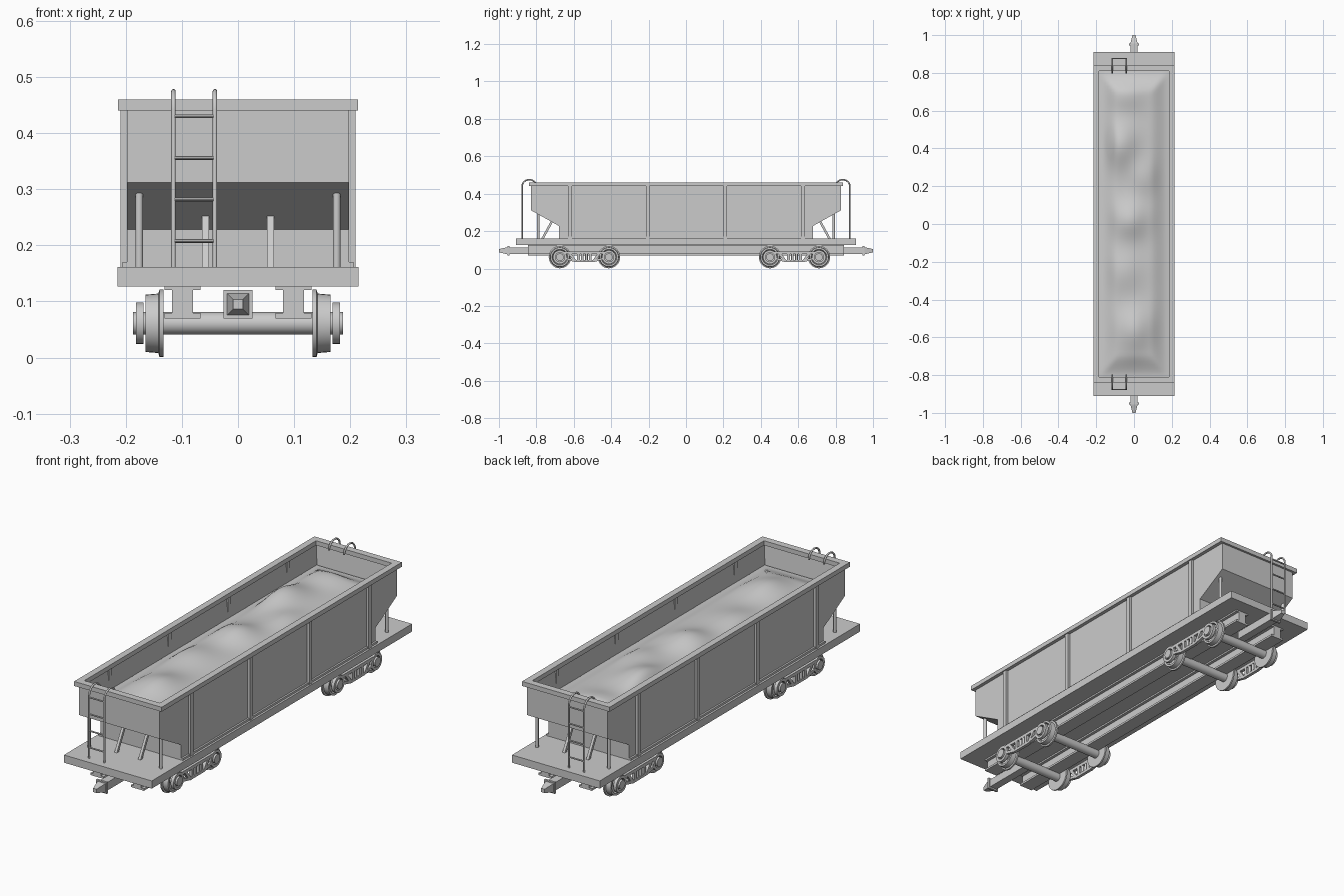
import bpy, bmesh, math
from mathutils import Vector, Matrix

if "Cube" in bpy.data.objects:
    bpy.data.objects.remove(bpy.data.objects["Cube"], do_unlink=True)

grey = bpy.data.materials.new("light_grey")
grey.use_nodes = True
grey.diffuse_color = (0.6, 0.6, 0.6, 1)
grey.node_tree.nodes["Principled BSDF"].inputs["Base Color"].default_value = (0.6, 0.6, 0.6, 1)


def finish(name, bm, smooth=False):
    bmesh.ops.recalc_face_normals(bm, faces=bm.faces)
    mesh = bpy.data.meshes.new(name)
    bm.to_mesh(mesh)
    bm.free()
    mesh.materials.append(grey)
    ob = bpy.data.objects.new(name, mesh)
    bpy.context.collection.objects.link(ob)
    if smooth:
        bpy.ops.object.select_all(action='DESELECT')
        ob.select_set(True)
        bpy.context.view_layer.objects.active = ob
        bpy.ops.object.shade_smooth_by_angle(angle=math.radians(35))
    return ob


def box(name, x, y, z):
    """Box from (low, high) ranges."""
    bm = bmesh.new()
    bmesh.ops.create_cube(bm, size=1)
    for v in bm.verts:
        v.co = [r[0] + (c + 0.5) * (r[1] - r[0]) for c, r in zip(v.co, (x, y, z))]
    return finish(name, bm)


def prism_mesh(points, x0, x1):
    """Side profile of (y, z) points extruded across x."""
    bm = bmesh.new()
    face = bm.faces.new([bm.verts.new((x0, y, z)) for y, z in points])
    out = bmesh.ops.extrude_face_region(bm, geom=[face])
    verts = [g for g in out["geom"] if isinstance(g, bmesh.types.BMVert)]
    bmesh.ops.translate(bm, verts=verts, vec=(x1 - x0, 0, 0))
    return bm


def bar(name, a, b, width, x0, x1):
    """Flat bar between two (y, z) points."""
    a, b = Vector(a), Vector(b)
    d = (b - a).normalized() * width / 2
    n = Vector((-d.y, d.x))
    return finish(name, prism_mesh([a + n, b + n, b - n, a - n], x0, x1))


def rod(name, a, b, r, segments=12):
    a, b = Vector(a), Vector(b)
    bm = bmesh.new()
    bmesh.ops.create_cone(bm, cap_ends=True, segments=segments, radius1=r, radius2=r,
                          depth=(b - a).length)
    turn = Vector((0, 0, 1)).rotation_difference(b - a).to_matrix().to_4x4()
    bm.transform(Matrix.Translation((a + b) / 2) @ turn)
    return finish(name, bm, True)


def lathe(name, profile, y, z, steps=32):
    """Closed (x, radius) profile turned about an axle along x."""
    bm = bmesh.new()
    vs = [bm.verts.new((x, 0, r)) for x, r in profile]
    es = [bm.edges.new((vs[i], vs[i - 1])) for i in range(len(vs))]
    bmesh.ops.spin(bm, geom=vs + es, cent=(0, 0, 0), axis=(1, 0, 0),
                   angle=math.tau, steps=steps)
    bmesh.ops.remove_doubles(bm, verts=bm.verts, dist=0.0001)
    bmesh.ops.translate(bm, verts=bm.verts, vec=(0, y, z))
    return finish(name, bm, True)


def tube(name, points, r):
    curve = bpy.data.curves.new(name, 'CURVE')
    curve.dimensions = '3D'
    curve.bevel_depth, curve.bevel_resolution, curve.use_fill_caps = r, 2, True
    spline = curve.splines.new('POLY')
    spline.points.add(len(points) - 1)
    for p, co in zip(spline.points, points):
        p.co = (*co, 1)
    curve.materials.append(grey)
    ob = bpy.data.objects.new(name, curve)
    bpy.context.collection.objects.link(ob)
    bpy.ops.object.select_all(action='DESELECT')
    ob.select_set(True)
    bpy.context.view_layer.objects.active = ob
    bpy.ops.object.convert(target='MESH')
    return ob


# Deck
box("deck", (-.215, .215), (-.91, .91), (.127, .161))

# Hopper with sloped ends and an open top
half = [(.68, .161), (.68, .228), (.83, .312), (.83, .445)]
bm = prism_mesh(half + [(-y, z) for y, z in reversed(half)], -.198, .198)
bmesh.ops.recalc_face_normals(bm, faces=bm.faces)
top = [f for f in bm.faces if f.normal.z > 0.9]
bmesh.ops.inset_region(bm, faces=top, thickness=.016)
bmesh.ops.translate(bm, verts=top[0].verts, vec=(0, 0, -.1))
finish("hopper", bm)

# Rim, side posts and sills
for side, s in (("left", 1), ("right", -1)):
    box(side + "_rim", sorted((s * .185, s * .214)), (-.84, .84), (.44, .46))
    box(side + "_sill", sorted((s * .19, s * .206)), (-.68, .68), (.161, .17))
    for i in range(4):
        y = -.62 + i * .415
        box(f"{side}_post_{i + 1}", sorted((s * .19, s * .209)), (y - .01, y + .01), (.161, .441))

# Heaped load
peaks = [(-.07, .42, .045, .09, .12), (-.02, .02, .04, .09, .1), (0, -.56, .04, .09, .12),
         (-.05, -.25, .025, .1, .12), (-.04, .68, .02, .1, .08), (.05, .25, .02, .07, .1)]


def load_height(x, y):
    t = min(1, (.185 - abs(x)) / .1, (.812 - abs(y)) / .12)
    t = max(0, t)
    z = .03 + sum(h * math.exp(-((x - a) / u) ** 2 - ((y - b) / v) ** 2)
                  for a, b, h, u, v in peaks)
    return .352 + z * t * t * (3 - 2 * t)


bm = bmesh.new()
bmesh.ops.create_grid(bm, x_segments=24, y_segments=96, size=1)
for v in bm.verts:
    x, y = v.co.x * .184, v.co.y * .813
    v.co = (x, y, load_height(x, y))
finish("load", bm, True)

# Long I-beams below the deck
for side, s in (("left", 1), ("right", -1)):
    for part, w, z in (("web", .019, (.07, .127)), ("top_flange", .032, (.12, .128)),
                       ("bottom_flange", .032, (.07, .079))):
        box(f"{side}_beam_{part}", (s * .099 - w, s * .099 + w), (-.845, .845), z)

# Fittings at both ends
for end, e in (("front", -1), ("back", 1)):
    box(end + "_rim", (-.185, .185), sorted((e * .81, e * .84)), (.44, .46))

    # Coupler: shaft, collar and tapered tip
    box(end + "_coupler_shaft", (-.018, .018), sorted((e * .72, e * .95)), (.077, .113))
    box(end + "_coupler_collar", (-.026, .026), sorted((e * .945, e * .955)), (.07, .12))
    bm = bmesh.new()
    bmesh.ops.create_cone(bm, cap_ends=True, segments=4, radius1=.028, radius2=.012, depth=.047)
    bm.transform(Matrix.Translation((0, e * .9765, .095))
                 @ Matrix.Rotation(-e * math.pi / 2, 4, 'X')
                 @ Matrix.Rotation(math.pi / 4, 4, 'Z'))
    finish(end + "_coupler_tip", bm)

    # Upright and slanted supports
    for side, s in (("left", 1), ("right", -1)):
        rod(f"{end}_{side}_support", (s * .176, e * .79, .16), (s * .176, e * .79, .296), .007)
        bar(f"{end}_{side}_brace", (e * .768, .158), (e * .715, .255), .012,
            s * .058 - .006, s * .058 + .006)

    # Ladder with hooked rails
    arc = [(e * (.838 + .038 * math.cos(a)), .44 + .035 * math.sin(a))
           for a in (math.pi * i / 12 for i in range(13))]
    for i, x in enumerate((-.115, -.041)):
        path = [(x, e * .876, .16)] + [(x, y, z) for y, z in arc]
        tube(f"{end}_ladder_rail_{i + 1}", path, .004)
    for i in range(4):
        z = .208 + i * .074
        rod(f"{end}_ladder_rung_{i + 1}", (-.115, e * .876, z), (-.041, e * .876, z), .0035, 8)

# Trucks: axles, wheels and side frames
AXLE_Z = .061
wheel = [(.133, .015), (.133, .06), (.14, .06), (.142, .053), (.165, .051),
         (.165, .042), (.153, .038), (.153, .015)]
ring = [(.168, .025), (.168, .037), (.182, .037), (.182, .025)]
for end, mid in (("front", -.543), ("back", .58)):
    for n, y in enumerate((mid - .131, mid + .131)):
        rod(f"{end}_axle_{n + 1}", (-.187, y, AXLE_Z), (.187, y, AXLE_Z), .02, 24)
        for side, s in (("left", 1), ("right", -1)):
            lathe(f"{end}_{side}_wheel_{n + 1}", [(s * x, r) for x, r in wheel], y, AXLE_Z)
            lathe(f"{end}_{side}_axle_ring_{n + 1}", [(s * x, r) for x, r in ring], y, AXLE_Z, 24)
    for side, s in (("left", 1), ("right", -1)):
        x0, x1 = sorted((s * .168, s * .182))
        name = f"{end}_{side}_frame_"
        bar(name + "top", (mid - .108, .085), (mid + .108, .085), .014, x0, x1)
        bar(name + "bottom", (mid - .05, .04), (mid + .05, .04), .012, x0, x1)
        for k, d in (("fore", -1), ("aft", 1)):
            bar(name + k + "_lower_arm", (mid + d * .1, .053), (mid + d * .046, .04), .012, x0, x1)
            bar(name + k + "_strut", (mid + d * .08, .082), (mid + d * .05, .04), .014, x0, x1)
            bar(name + k + "_column", (mid + d * .032, .04), (mid + d * .032, .085), .014, x0, x1)
            rod(name + k + "_spring", (s * .175, mid + d * .011, .04),
                (s * .175, mid + d * .011, .082), .007)
